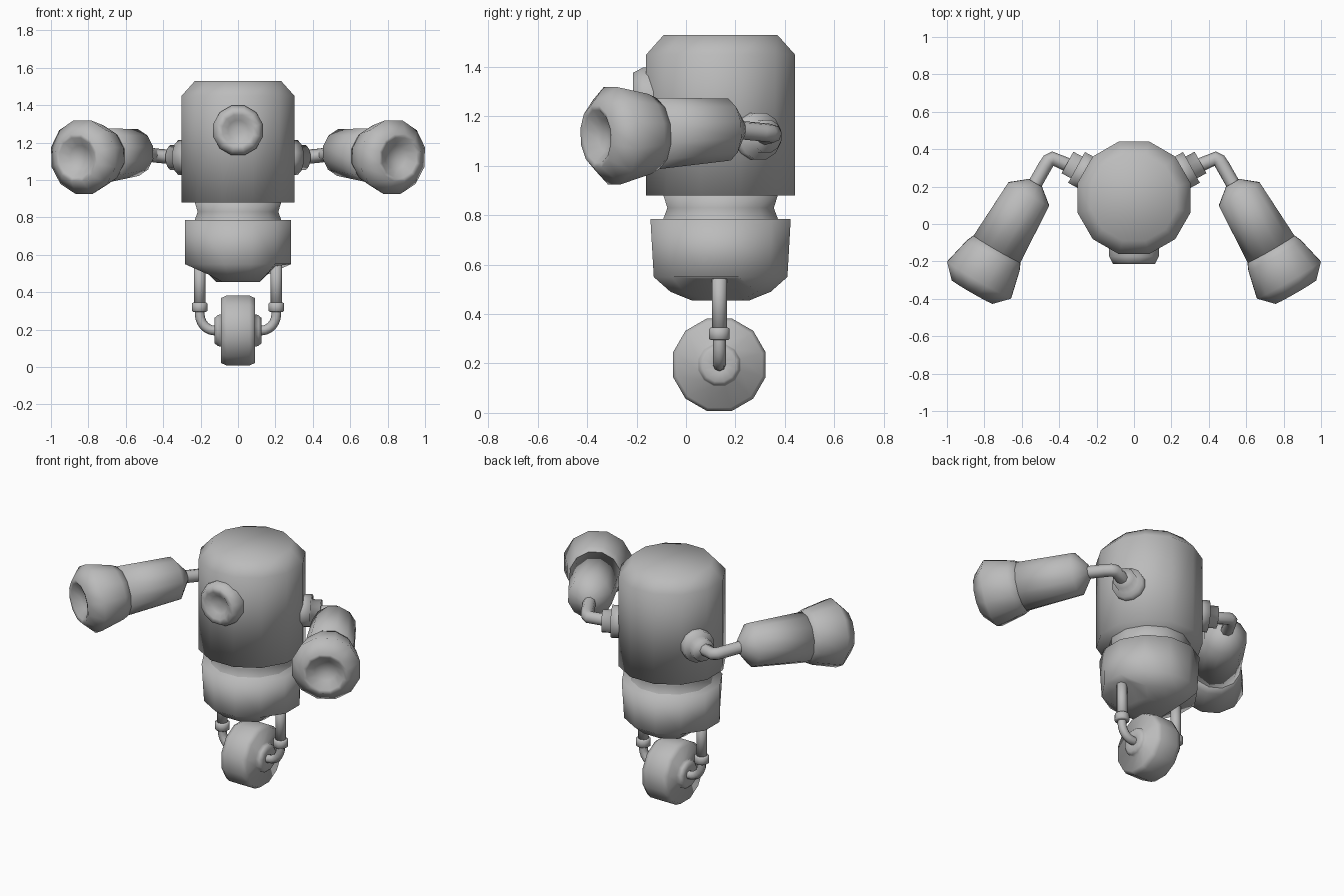
import bpy, bmesh, math
from mathutils import Vector

cube = bpy.data.objects.get("Cube")
if cube:
    bpy.data.objects.remove(cube, do_unlink=True)

GREY = (0.5, 0.5, 0.5, 1)
metal = bpy.data.materials.new("plain_grey")
metal.use_nodes = True
metal.diffuse_color = GREY
metal.node_tree.nodes["Principled BSDF"].inputs["Base Color"].default_value = GREY


def lathe(name, profile, origin, axis, sides=12, tweak=None):
    """Smooth turned part; profile holds (distance along axis, radius)."""
    axis = Vector(axis).normalized()
    ref = Vector((0, 0, 1)) if abs(axis.z) < 0.9 else Vector((1, 0, 0))
    u = (ref - axis * ref.dot(axis)).normalized()
    v = axis.cross(u)
    bm = bmesh.new()
    rings = []
    for t, r in profile:
        ring = []
        for i in range(sides):
            a = math.tau * (i + 0.5) / sides
            p = Vector(origin) + axis * t + (u * math.cos(a) + v * math.sin(a)) * r
            ring.append(bm.verts.new(p))
        rings.append(ring)
    for low, high in zip(rings, rings[1:]):
        for i in range(sides):
            j = (i + 1) % sides
            bm.faces.new((low[i], low[j], high[j], high[i]))
    bm.faces.new(rings[0][::-1])
    bm.faces.new(rings[-1])
    if tweak:
        for vert in bm.verts:
            tweak(vert.co)
    bmesh.ops.recalc_face_normals(bm, faces=bm.faces)
    for f in bm.faces:
        f.smooth = True
    mesh = bpy.data.meshes.new(name)
    bm.to_mesh(mesh)
    bm.free()
    mesh.materials.append(metal)
    obj = bpy.data.objects.new(name, mesh)
    bpy.context.collection.objects.link(obj)
    return obj


def tube(name, points, radius):
    """Round pipe through the points."""
    curve = bpy.data.curves.new(name, 'CURVE')
    curve.dimensions = '3D'
    curve.bevel_depth = radius
    curve.bevel_resolution = 2
    curve.use_fill_caps = True
    spline = curve.splines.new('POLY')
    spline.points.add(len(points) - 1)
    for point, co in zip(spline.points, points):
        point.co = (*co, 1)
    spline.use_smooth = True
    curve.materials.append(metal)
    obj = bpy.data.objects.new(name, curve)
    bpy.context.collection.objects.link(obj)


UP = (0, 0, 1)
MID = 0.14   # depth of the body axis

# Torso and waist
lathe("torso", [(0.88, 0.312), (1.45, 0.312), (1.53, 0.238)], (0, MID, 0), UP)
lathe("waist", [(0.76, 0.25), (0.785, 0.24), (0.83, 0.223), (0.89, 0.243)], (0, MID, 0), UP)


# Hip bowl, with upright flanks and a raised underside above each leg
def raise_flanks(co):
    if abs(co.x) > 0.2 and co.z < 0.6:
        co.z = max(co.z, 0.54)
    if abs(co.x) > 0.25:
        co.x = math.copysign(0.284, co.x)


lathe("hip_bowl", [(0.785, 0.294), (0.55, 0.28), (0.49, 0.21), (0.455, 0.12)],
      (0, MID, 0), UP, tweak=raise_flanks)

# Front eye with a dished lens
lathe("eye", [(-0.1, 0.137), (0.035, 0.137), (0.075, 0.115), (0.075, 0.085),
              (0.05, 0.055), (0.045, 0.015)], (0, -0.14, 1.265), (0, -1, 0))

# Wheel with its hub bulging on both sides
half = [(0.115, 0.03), (0.125, 0.07), (0.11, 0.085), (0.09, 0.09), (0.09, 0.18), (0.06, 0.194)]
lathe("wheel", [(-t, r) for t, r in half] + half[::-1], (0, 0.135, 0.195), (1, 0, 0))

for s, side in ((1, "left"), (-1, "right")):
    # Leg strut, collar and curved fork
    foot = (s * 0.205, 0.135, 0)
    lathe(side + "_leg", [(0.32, 0.031), (0.58, 0.031)], foot, UP)
    lathe(side + "_leg_collar", [(0.295, 0.036), (0.3, 0.043), (0.34, 0.043), (0.345, 0.036)], foot, UP)
    bend = [(s * (0.125 + 0.08 * math.cos(a)), 0.135, 0.285 - 0.09 * math.sin(a))
            for a in (math.pi / 2 * i / 6 for i in range(7))]
    tube(side + "_fork", [(s * 0.205, 0.135, 0.32)] + bend + [(s * 0.1, 0.135, 0.195)], 0.026)

    # Stepped shoulder socket
    lathe(side + "_shoulder", [(0.25, 0.097), (0.35, 0.097), (0.35, 0.068), (0.405, 0.068)],
          (0, MID - 0.005, 1.12), (s * 0.88, 0.48, 0))

    # Bent elbow pipe
    tube(side + "_elbow", [(s * 0.33, 0.305, 1.12), (s * 0.435, 0.35, 1.13), (s * 0.457, 0.338, 1.133),
                           (s * 0.475, 0.31, 1.136), (s * 0.54, 0.195, 1.147)], 0.038)

    # Forearm and bulging hand with a dished end
    start, reach = (s * 0.5625, 0.16, 1.147), (s * 0.5, -0.865, -0.047)
    lathe(side + "_forearm", [(-0.07, 0.042), (0, 0.13), (0.35, 0.15)], start, reach)
    lathe(side + "_hand", [(0.33, 0.145), (0.38, 0.168), (0.53, 0.204), (0.605, 0.13), (0.6, 0.11),
                           (0.56, 0.065), (0.545, 0.02)], start, reach)
